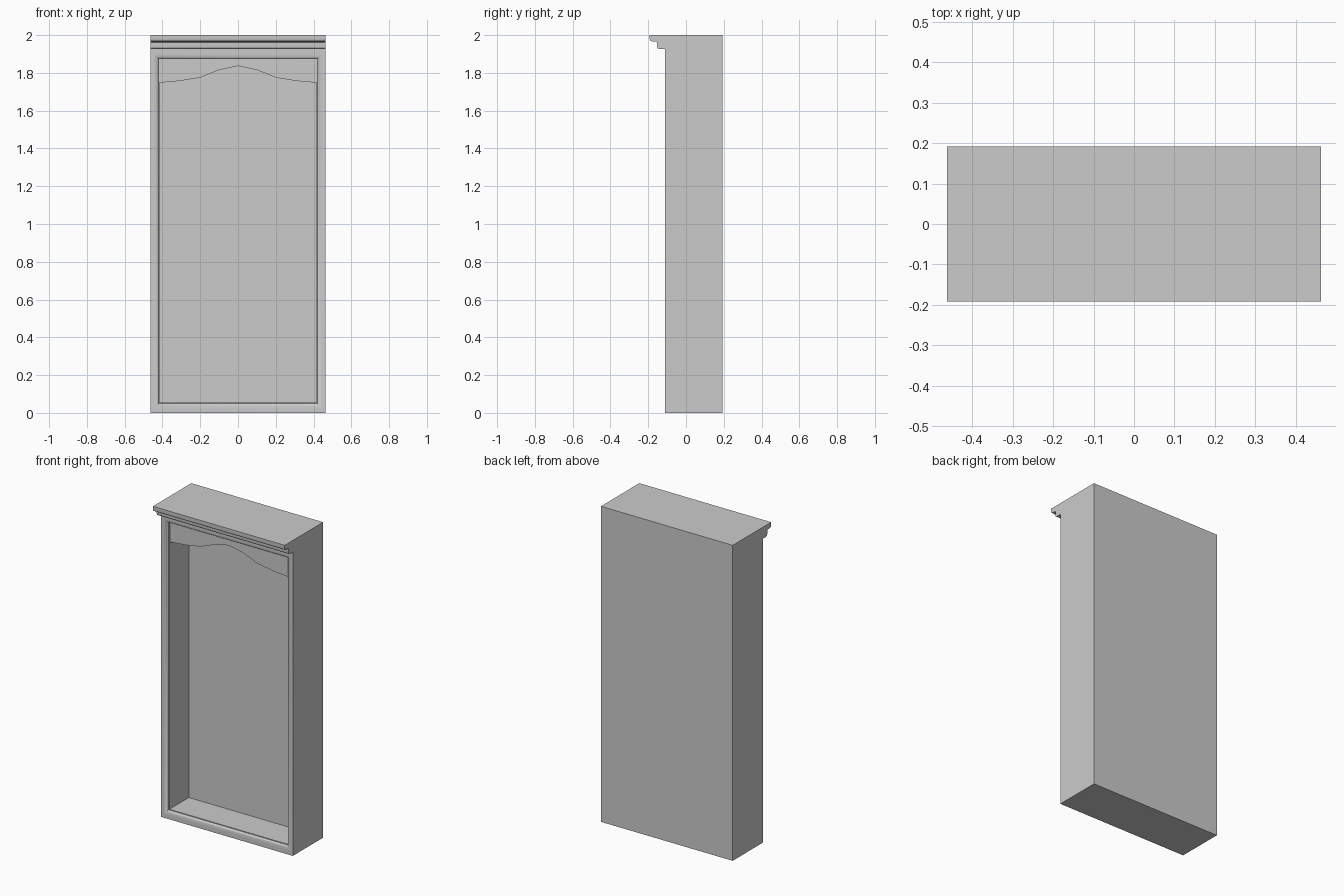
import bpy, bmesh, math

if "Cube" in bpy.data.objects:
    bpy.data.objects.remove(bpy.data.objects["Cube"])

W, D, FRONT = 0.462, 0.192, -0.11      # half width, half depth, face of the case


def finish(name, bm, angle=35):
    bmesh.ops.remove_doubles(bm, verts=bm.verts, dist=1e-5)
    bmesh.ops.recalc_face_normals(bm, faces=bm.faces)
    mesh = bpy.data.meshes.new(name)
    bm.to_mesh(mesh)
    bm.free()
    obj = bpy.data.objects.new(name, mesh)
    bpy.context.collection.objects.link(obj)
    bpy.context.view_layer.objects.active = obj
    obj.select_set(True)
    bpy.ops.object.shade_smooth_by_angle(angle=math.radians(angle))
    obj.select_set(False)
    return obj


def prism(name, points, offset, angle=35):
    """Extrude a closed outline of 3D points along an offset."""
    bm = bmesh.new()
    face = bm.faces.new([bm.verts.new(p) for p in points])
    ext = bmesh.ops.extrude_face_region(bm, geom=[face])
    moved = [g for g in ext["geom"] if isinstance(g, bmesh.types.BMVert)]
    bmesh.ops.translate(bm, verts=moved, vec=offset)
    return finish(name, bm, angle)


def ring(bm, hw, z0, z1, y):
    return [bm.verts.new((x, y, z)) for x, z in
            ((-hw, z0), (hw, z0), (hw, z1), (-hw, z1))]


# Case: nested rectangles from the back, round the moulded lip, into the recess
bm = bmesh.new()
rings = [ring(bm, W, 0, 2, D), ring(bm, W, 0, 2, FRONT)]
for k in range(7):
    a = math.pi / 2 * k / 6
    o = 0.027 * (1 - math.sin(a)) + 0.005
    rings.append(ring(bm, 0.415 + o, 0.055 - o, 1.87 + o,
                      FRONT + 0.016 * (1 - math.cos(a))))
rings.append(ring(bm, 0.415, 0.055, 1.87, FRONT + 0.016))
rings.append(ring(bm, 0.415, 0.055, 1.87, 0.10))
for a, b in zip(rings, rings[1:]):
    for i in range(4):
        j = (i + 1) % 4
        bm.faces.new((a[i], a[j], b[j], b[i]))
bm.faces.new(rings[0])
bm.faces.new(rings[-1])
finish("case", bm)

# Cornice: stepped profile with two rounded noses, across the full width
profile = [(FRONT, 2.0), (-D, 2.0)]
for y, z, r in ((-D, 1.967, 0.012), (-0.154, 1.926, 0.014)):
    for k in range(6):
        a = math.pi / 2 * k / 5
        profile.append((y + r * (1 - math.cos(a)), z + r * (1 - math.sin(a))))
    profile.append((y + 0.034 if y == -D else FRONT, z))
    if y == -D:
        profile.append((-0.158 + 0.004, 1.962))
prism("cornice", [(-W, y, z) for y, z in profile], (2 * W, 0, 0))

# Arched valance board under the head of the opening
half = [(0.1, 1.815), (0.2, 1.775), (0.31, 1.757), (0.415, 1.748)]
curve = [(-x, z) for x, z in reversed(half)] + [(0, 1.837)] + half
outline = curve + [(0.415, 1.87), (-0.415, 1.87)]
prism("valance", [(x, -0.09, z) for x, z in outline], (0, 0.02, 0), 20)
